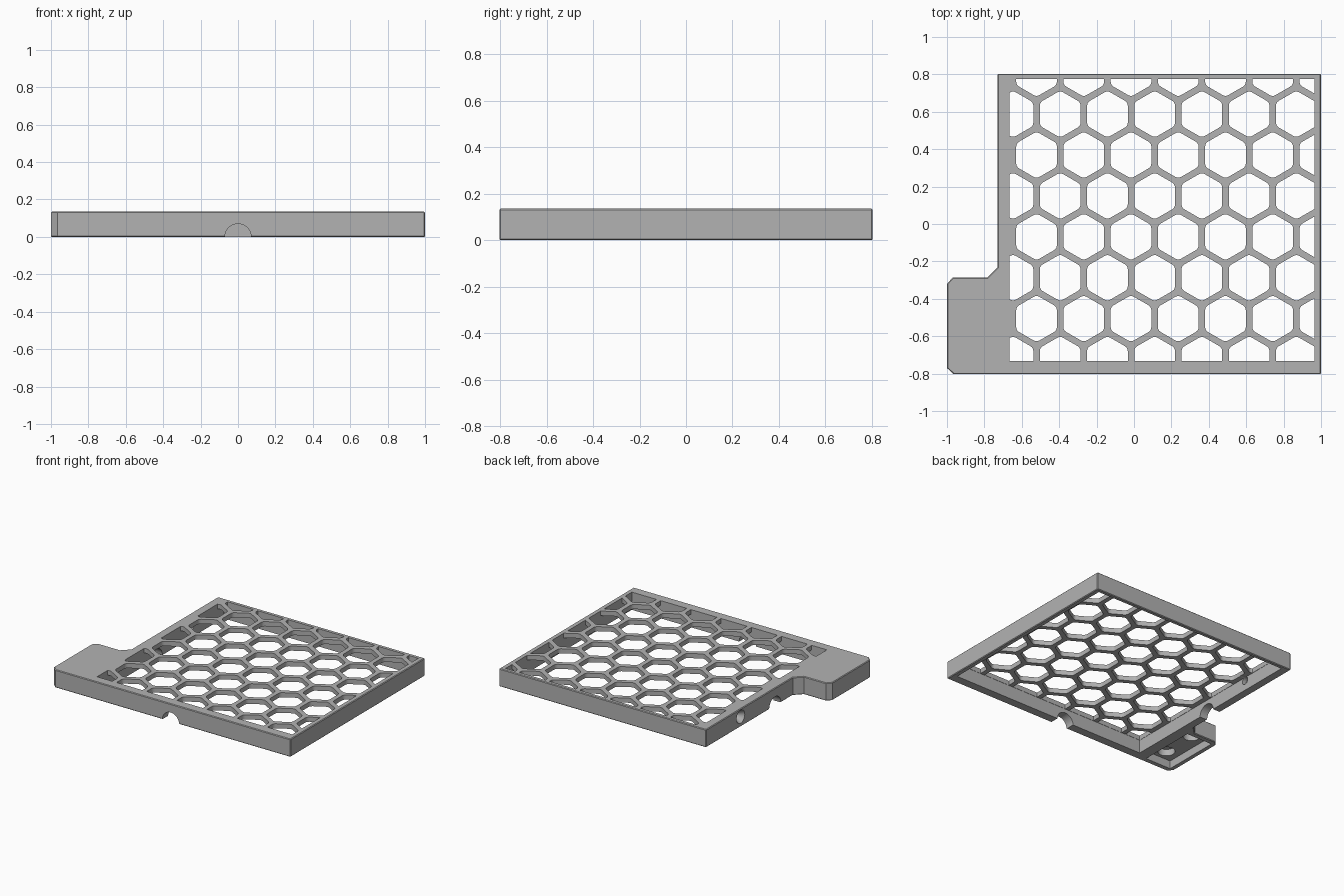
import bpy
import bmesh
from math import cos, sin, pi, radians, sqrt
from mathutils import Matrix, Vector

cube = bpy.data.objects.get("Cube")
if cube:
    bpy.data.objects.remove(cube, do_unlink=True)

grey = bpy.data.materials.new("plain grey")
grey.use_nodes = True
colour = (0.45, 0.45, 0.45, 1)
grey.diffuse_color = colour
grey.node_tree.nodes["Principled BSDF"].inputs["Base Color"].default_value = colour

HEIGHT = 0.135
PLATE_BOTTOM = 0.1
X0, X1, Y0, Y1 = -0.665, 0.965, -0.732, 0.775   # window inside the frame


def to_object(bm, name):
    bmesh.ops.recalc_face_normals(bm, faces=bm.faces)
    mesh = bpy.data.meshes.new(name)
    bm.to_mesh(mesh)
    bm.free()
    mesh.materials.append(grey)
    obj = bpy.data.objects.new(name, mesh)
    bpy.context.collection.objects.link(obj)
    return obj


def add_prism(bm, points, z0, z1, clip=False):
    """Extrude an outline upwards, optionally trimmed to the window."""
    part = bmesh.new()
    part.faces.new([part.verts.new((x, y, z0)) for x, y in points])
    if clip:
        for co, no in (((X0, 0, 0), (-1, 0, 0)), ((X1, 0, 0), (1, 0, 0)),
                       ((0, Y0, 0), (0, -1, 0)), ((0, Y1, 0), (0, 1, 0))):
            bmesh.ops.bisect_plane(part, geom=part.verts[:] + part.edges[:] + part.faces[:],
                                   plane_co=co, plane_no=no, clear_outer=True)
    if part.faces:
        top = bmesh.ops.extrude_face_region(part, geom=part.faces[:])["geom"]
        bmesh.ops.translate(part, vec=(0, 0, z1 - z0),
                            verts=[v for v in top if isinstance(v, bmesh.types.BMVert)])
        bmesh.ops.recalc_face_normals(part, faces=part.faces)
        temp = bpy.data.meshes.new("temp")
        part.to_mesh(temp)
        bm.from_mesh(temp)
        bpy.data.meshes.remove(temp)
    part.free()


def prism(name, points, z0, z1):
    bm = bmesh.new()
    add_prism(bm, points, z0, z1)
    return to_object(bm, name)


def box(name, x0, x1, y0, y1, z0, z1):
    return prism(name, [(x0, y0), (x1, y0), (x1, y1), (x0, y1)], z0, z1)


def cylinder(name, centre, r1, r2, depth, axis):
    bm = bmesh.new()
    turn = Vector((0, 0, 1)).rotation_difference(Vector(axis)).to_matrix().to_4x4()
    bmesh.ops.create_cone(bm, cap_ends=True, segments=32, radius1=r1, radius2=r2,
                          depth=depth, matrix=Matrix.Translation(centre) @ turn)
    return to_object(bm, name)


def apply(obj, mod):
    bpy.context.view_layer.objects.active = obj
    bpy.ops.object.modifier_apply(modifier=mod.name)


def cut(obj, cutter):
    cutter.hide_render = True
    mod = obj.modifiers.new("cut", "BOOLEAN")
    mod.operation = "DIFFERENCE"
    mod.solver = "EXACT"
    mod.object = cutter
    apply(obj, mod)
    bpy.data.objects.remove(cutter, do_unlink=True)


def rounded_hexagon(cx, cy, radius, fillet):
    points = []
    inset = radius - fillet / cos(pi / 6)
    for corner in range(6):
        a = pi / 2 + corner * pi / 3
        for step in (-30, -10, 10, 30):
            b = a + radians(step)
            points.append((cx + inset * cos(a) + fillet * cos(b),
                           cy + inset * sin(a) + fillet * sin(b)))
    return points


# Solid outline with the side tab
cover = prism("grille_cover", [
    (-0.73, 0.803), (1, 0.803), (1, -0.803), (-0.965, -0.803), (-1, -0.77),
    (-1, -0.32), (-0.97, -0.287), (-0.785, -0.287), (-0.73, -0.232)], 0, HEIGHT)
bevel = cover.modifiers.new("edge", "BEVEL")
bevel.width = 0.005
bevel.segments = 1
bevel.limit_method = "ANGLE"
bevel.angle_limit = radians(60)
apply(cover, bevel)

# Hollow underside of the frame
gap = 0.002
cut(cover, box("cavity", X0 - gap, X1 + gap, Y0 - gap, Y1 + gap, -0.1, PLATE_BOTTOM))

# Honeycomb openings
pitch = 0.2525
bm = bmesh.new()
for row in range(8):
    y = 0.806 - row * pitch * sqrt(3) / 2
    start = -0.647 if row % 2 else -0.521
    for col in range(7):
        hexagon = rounded_hexagon(start + col * pitch, y, 0.1256, 0.03)
        add_prism(bm, hexagon, 0.07, 0.2, clip=True)
cut(cover, to_object(bm, "honeycomb"))

# Cable notches in the front and side walls
cut(cover, cylinder("front_notch", (0, -0.77, 0), 0.07, 0.07, 0.2, (0, 1, 0)))
cut(cover, cylinder("side_notch", (-0.70, -0.02, 0), 0.07, 0.07, 0.2, (1, 0, 0)))

# Countersunk screw hole in the side wall
cut(cover, cylinder("screw_hole", (-0.70, 0.39, 0.075), 0.028, 0.028, 0.2, (1, 0, 0)))
cut(cover, cylinder("countersink", (-0.715, 0.39, 0.075), 0.055, 0.025, 0.05, (1, 0, 0)))

# Pocket under the tab with two round recesses
cut(cover, box("tab_pocket", -0.965, -0.75, -0.765, -0.325, -0.1, 0.06))
for y in (-0.68, -0.41):
    cut(cover, cylinder("tab_recess", (-0.86, y, 0.07), 0.06, 0.06, 0.08, (0, 0, 1)))

bpy.ops.object.select_all(action="DESELECT")
cover.select_set(True)
bpy.context.view_layer.objects.active = cover
bpy.ops.object.shade_smooth_by_angle(angle=radians(25))
